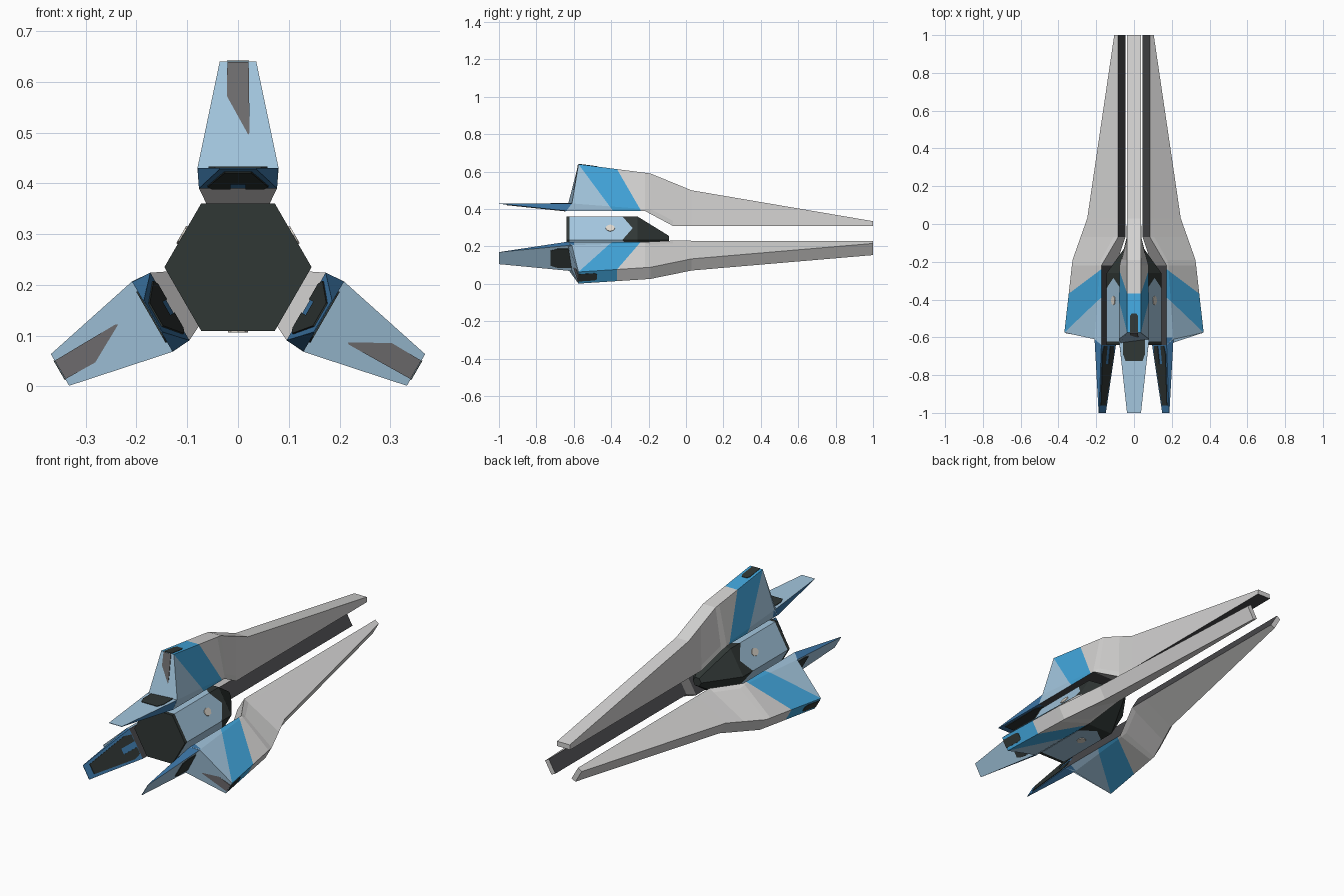
import bpy, bmesh, math
from mathutils import Vector, Matrix

if "Cube" in bpy.data.objects:
    bpy.data.objects.remove(bpy.data.objects["Cube"])

AXIS_Z = 0.235  # height of the long axis of the craft


def lin(c):
    c /= 255
    return c / 12.92 if c <= 0.04045 else ((c + 0.055) / 1.055) ** 2.4


MATS = {}
for name, rgb in {"light_grey": (212, 211, 210), "stripe_blue": (66, 166, 220),
                  "pale_blue": (163, 198, 222), "mid_blue": (62, 122, 172),
                  "charcoal": (48, 55, 53), "dark_grey": (74, 74, 77),
                  "panel_grey": (112, 110, 112), "cream": (222, 216, 206)}.items():
    m = bpy.data.materials.new(name)
    m.diffuse_color = (*[lin(c) for c in rgb], 1)
    m.use_nodes = True
    m.node_tree.nodes["Principled BSDF"].inputs["Base Color"].default_value = m.diffuse_color
    MATS[name] = m


def make(name, bm, mats, angle=0):
    """Finish a part built around the long axis, rolled by angle degrees."""
    bmesh.ops.recalc_face_normals(bm, faces=bm.faces)
    bm.transform(Matrix.Translation((0, 0, AXIS_Z)) @ Matrix.Rotation(math.radians(angle), 4, 'Y'))
    me = bpy.data.meshes.new(name)
    bm.to_mesh(me)
    bm.free()
    for m in mats:
        me.materials.append(MATS[m])
    ob = bpy.data.objects.new(name, me)
    bpy.context.collection.objects.link(ob)
    return ob


def loft(rings):
    """Skin between rings of equal point count and cap the ends."""
    bm = bmesh.new()
    vs = [[bm.verts.new(p) for p in r] for r in rings]
    n = len(vs[0])
    for a, b in zip(vs, vs[1:]):
        for i in range(n):
            j = (i + 1) % n
            bm.faces.new((a[i], a[j], b[j], b[i]))
    bm.faces.new(vs[0])
    bm.faces.new(vs[-1])
    return bm


def plate(name, pts, normal, mat, angle, t=0.003):
    """Thin painted panel lying on a surface."""
    n = Vector(normal).normalized() * t
    make(name, loft([[Vector(p) - n for p in pts], [Vector(p) + n for p in pts]]), [mat], angle)


def mirrored(half):
    """Close a half outline of (x, y, z) points across x = 0."""
    return half + [(-x, y, z) for x, y, z in reversed(half)]


def fin_ring(inner, outer, mid=None):
    """Cross-section from (y, radius, half width) points."""
    mid = mid or tuple(a + (b - a) * 0.12 for a, b in zip(inner, outer))
    return mirrored([(w, y, r) for y, r, w in (inner, mid, outer)])


def build_fin(label, angle):
    # main blade
    bm = loft([
        fin_ring((1, .075, .038), (1, .10, .036)),
        fin_ring((.03, .075, .038), (.03, .265, .036)),
        fin_ring((-.07, .075, .039), (-.07, .306, .036)),
        fin_ring((-.19, .139, .069), (-.19, .355, .036)),
        fin_ring((-.22, .155, .077), (-.22, .359, .036), (-.22, .165, .077)),
        fin_ring((-.64, .155, .077), (-.575, .405, .036), (-.61, .195, .08)),
    ])
    # slanted stripe borders
    cuts = [(Vector((0, -.24, .155)), Vector((0, -.37, .38))),
            (Vector((0, -.39, .155)), Vector((0, -.575, .405)))]
    normals = []
    for a, b in cuts:
        no = (b - a).cross(Vector((1, 0, 0)))
        no = no if no.y < 0 else -no
        normals.append(no.normalized())
        bmesh.ops.bisect_plane(bm, geom=bm.verts[:] + bm.edges[:] + bm.faces[:],
                               plane_co=a, plane_no=no)
    bmesh.ops.recalc_face_normals(bm, faces=bm.faces)
    for f in bm.faces:
        c = f.calc_center_median()
        f.material_index = sum((c - a).dot(n) > 1e-4 for (a, b), n in zip(cuts, normals))
        if f.normal.z < -0.95:
            f.material_index = 3  # inner face
    make(label + "_fin", bm, ["light_grey", "stripe_blue", "pale_blue", "dark_grey"], angle)

    # tail spike
    bm = loft([mirrored([(.077, -.60, .155), (.08, -.60, .195)]),
               mirrored([(.077, -.64, .155), (.079, -.62, .195)]),
               mirrored([(.036, -1, .193), (.037, -1, .195)])])
    bmesh.ops.recalc_face_normals(bm, faces=bm.faces)
    for f in bm.faces:
        f.material_index = 0 if f.normal.z > 0.8 else 1
    make(label + "_tail", bm, ["pale_blue", "mid_blue"], angle)

    # dark panel under the tail, notched at its root
    under = lambda x, y: (x, y, .155 - (y + .64) * .105)
    plate(label + "_tail_under_panel",
          mirrored([under(.015, -.74), under(.015, -.645), under(.05, -.645), under(.06, -.69),
                    under(.026, -.96)]), (0, -.105, -1), "charcoal", angle)
    # dark panel on top of the tail root
    plate(label + "_tail_top_panel",
          mirrored([(.058, -.612, .195), (.058, -.69, .195), (.045, -.725, .195)]),
          (0, 0, 1), "charcoal", angle)
    # grey panel up the rear edge and over the outer edge
    back = lambda x, r: (x, -.61 + (r - .195) / 6, r)
    plate(label + "_rear_panel",
          mirrored([back(.014, .25), back(.023, .265), back(.021, .404)]),
          (0, -1, .167), "panel_grey", angle)
    top = lambda x, y: (x, y, .405 - (y + .575) * .13)
    plate(label + "_edge_panel", mirrored([top(.022, -.574), top(.022, -.49), top(.014, -.475)]),
          (0, .13, 1), "charcoal", angle, .002)


for label, angle in (("top", 0), ("right", 120), ("left", -120)):
    build_fin(label, angle)


# hexagonal engine body with a tapered nose
def hex_ring(radius, y_corner, y_mid):
    pts = []
    for i in range(12):
        r, y = (radius, y_corner) if i % 2 == 0 else (radius * math.cos(math.pi / 6), y_mid)
        a = i * math.pi / 6
        pts.append((r * math.cos(a), y, r * math.sin(a)))
    return pts


body = loft([hex_ring(.145, -.64, -.64), hex_ring(.145, -.622, -.622), hex_ring(.145, -.34, -.285),
             hex_ring(.145, -.26, -.26), hex_ring(.024, -.09, -.09)])
for f in body.faces:
    y = f.calc_center_median().y
    f.material_index = 1 if -.60 < y < -.35 else 0
make("engine_body", body, ["charcoal", "pale_blue"])

# small round lights on the three open sides
for label, angle in (("right", 60), ("left", -60), ("bottom", 180)):
    plate(label + "_light",
          [(.02 * math.cos(k * math.pi / 4), -.405 + .025 * math.sin(k * math.pi / 4), .126)
           for k in range(8)], (0, 0, 1), "cream", angle)
